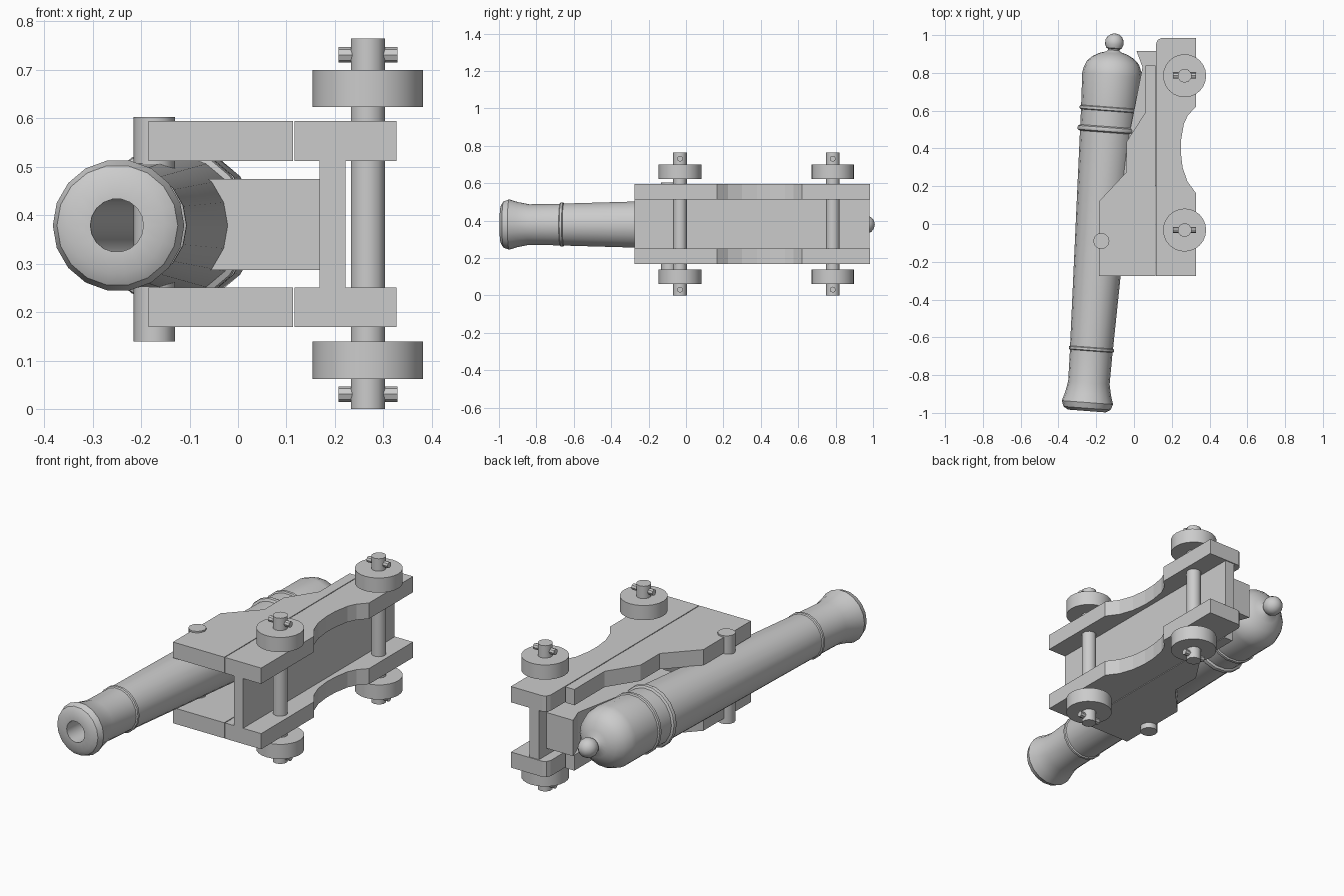
import bpy, bmesh, math
from mathutils import Vector, Matrix

if "Cube" in bpy.data.objects:
    bpy.data.objects.remove(bpy.data.objects["Cube"])

ZC = 0.381  # middle plane of the carriage, which lies on its side


def finish(name, bm, smooth=None):
    bmesh.ops.recalc_face_normals(bm, faces=bm.faces)
    me = bpy.data.meshes.new(name)
    bm.to_mesh(me)
    bm.free()
    ob = bpy.data.objects.new(name, me)
    bpy.context.collection.objects.link(ob)
    if smooth:
        bpy.ops.object.select_all(action='DESELECT')
        ob.select_set(True)
        bpy.context.view_layer.objects.active = ob
        bpy.ops.object.shade_smooth_by_angle(angle=math.radians(smooth))
    return ob


def plate(name, pts, z0, z1):
    bm = bmesh.new()
    f = bm.faces.new([bm.verts.new((x, y, z0)) for x, y in pts])
    r = bmesh.ops.extrude_face_region(bm, geom=[f])
    verts = [v for v in r['geom'] if isinstance(v, bmesh.types.BMVert)]
    bmesh.ops.translate(bm, vec=(0, 0, z1 - z0), verts=verts)
    return finish(name, bm)


def rod(name, a, b, r, sides):
    a, b = Vector(a), Vector(b)
    bm = bmesh.new()
    bmesh.ops.create_cone(bm, cap_ends=True, segments=sides, radius1=r, radius2=r,
                          depth=(b - a).length)
    rot = (b - a).to_track_quat('Z', 'Y').to_matrix().to_4x4()
    bm.transform(Matrix.Translation((a + b) / 2) @ rot)
    return finish(name, bm, 40)


def lathe(name, profile, start, end, sides):
    # profile: (radius, distance along the axis from start towards end)
    start, end = Vector(start), Vector(end)
    bm = bmesh.new()
    vs = [bm.verts.new((r, 0, t)) for r, t in profile]
    es = [bm.edges.new(p) for p in zip(vs, vs[1:])]
    bmesh.ops.spin(bm, geom=vs + es, cent=(0, 0, 0), axis=(0, 0, 1),
                   angle=math.tau, steps=sides, use_merge=True)
    bmesh.ops.remove_doubles(bm, verts=bm.verts, dist=1e-4)
    rot = (end - start).to_track_quat('Z', 'Y').to_matrix().to_4x4()
    bm.transform(Matrix.Translation(start) @ rot)
    return finish(name, bm, 35)


# barrel: bore, flared muzzle, raised rings, rounded breech and knob
barrel = [(0, 1.4), (0.055, 1.4), (0.055, 0), (0.1, 0), (0.125, 0.015), (0.136, 0.045),
          (0.122, 0.09), (0.11, 0.15), (0.113, 0.318), (0.12, 0.322), (0.12, 0.334),
          (0.114, 0.338), (0.147, 1.478), (0.159, 1.484), (0.162, 1.494), (0.159, 1.504),
          (0.148, 1.51), (0.15, 1.592), (0.158, 1.596), (0.158, 1.61), (0.151, 1.614),
          (0.158, 1.785), (0.154, 1.81), (0.138, 1.85), (0.108, 1.878), (0.07, 1.898),
          (0.04, 1.906), (0.03, 1.915), (0.032, 1.922)]
knob = [(0.05 * math.sin(a), 1.955 - 0.05 * math.cos(a))
        for a in [math.radians(d) for d in (55, 80, 105, 130, 155, 180)]]
lathe("barrel", barrel + knob, (-0.25, -0.99, 0.379), (-0.104, 0.955, 0.379), 18)
rod("trunnion", (-0.173, -0.09, 0.14), (-0.173, -0.09, 0.603), 0.043, 12)

# cheeks, each made of an upper and a lower plank
upper = [(-0.185, -0.275), (0.113, -0.275), (0.113, 0.84), (0.06, 0.84), (0.06, 0.59),
         (-0.04, 0.435), (-0.04, 0.275), (-0.185, 0.12)]
lower = [(0.117, -0.275), (0.327, -0.275), (0.327, 0.165), (0.283, 0.225), (0.257, 0.3),
         (0.248, 0.38), (0.25, 0.45), (0.264, 0.53), (0.285, 0.575), (0.327, 0.62),
         (0.327, 0.985), (0.145, 0.985), (0.126, 0.975), (0.117, 0.955)]
for side, z0, z1 in (("left", 0.169, 0.251), ("right", 0.512, 0.595)):
    plate(side + "_upper_cheek", upper, z0, z1)
    plate(side + "_lower_cheek", lower, z0, z1)

# bed board between the cheeks and the wedge under the breech
plate("bed_board", [(0.168, -0.275), (0.222, -0.275), (0.222, 0.98), (0.168, 0.98)], 0.251, 0.512)
plate("elevation_wedge", [(0.168, 0.2), (-0.08, 0.2), (0.045, 0.83), (0.013, 0.917),
                          (0.168, 0.917)], 0.287, 0.475)

# axles, wheels and locking pins
for end, y in (("front", -0.032), ("rear", 0.785)):
    rod(end + "_axle", (0.268, y, 0), (0.268, y, 0.765), 0.037, 10)
    for side, s in (("left", -1), ("right", 1)):
        rod(f"{end}_{side}_wheel", (0.268, y, ZC + s * 0.242), (0.268, y, ZC + s * 0.319), 0.114, 24)
        z = ZC + s * 0.35
        rod(f"{end}_{side}_pin", (0.207, y, z), (0.329, y, z), 0.016, 8)
